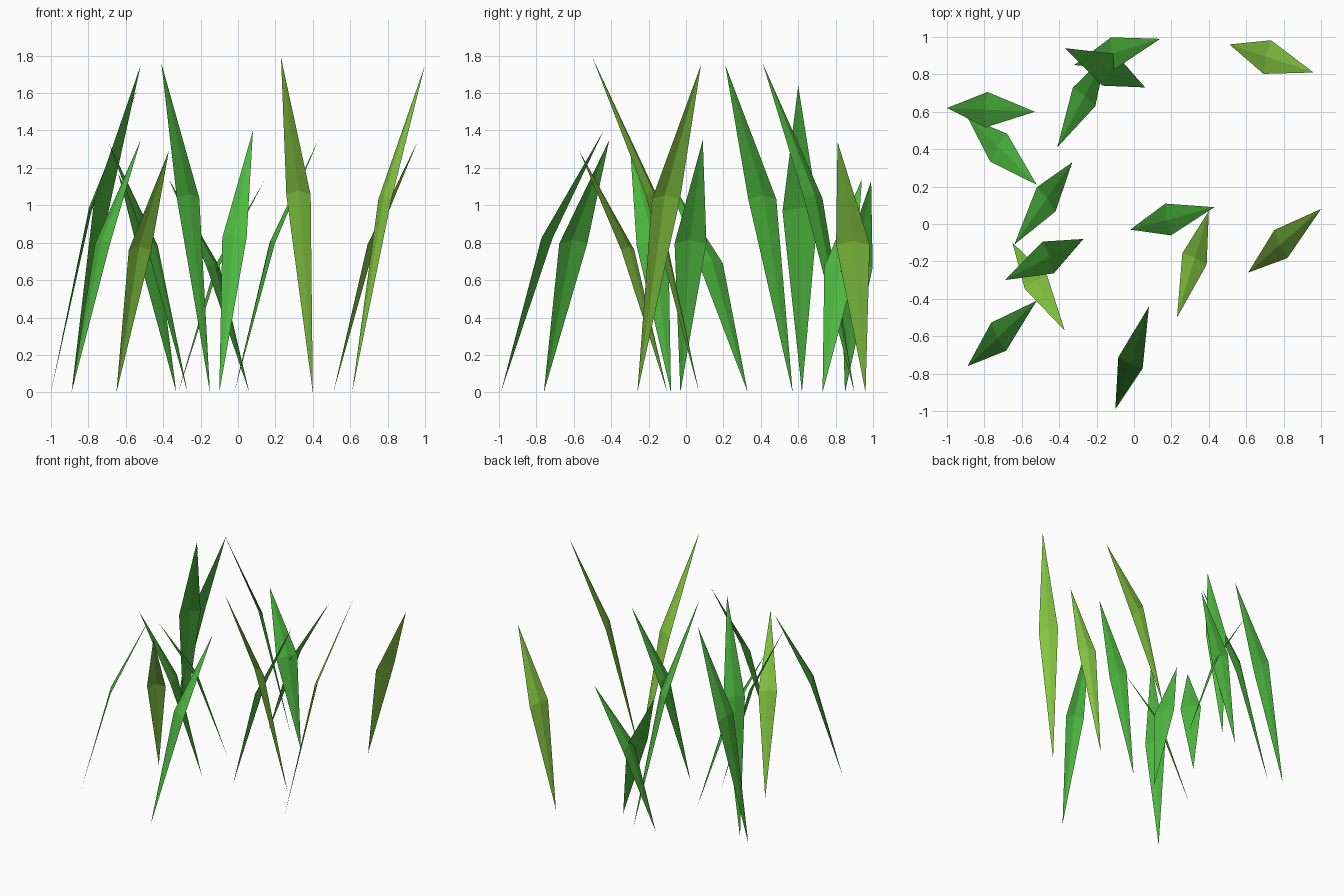
import bpy
from mathutils import Vector

if "Cube" in bpy.data.objects:
    bpy.data.objects.remove(bpy.data.objects["Cube"])


def material(name, rgb):
    m = bpy.data.materials.new(name)
    m.diffuse_color = (*rgb, 1.0)
    m.use_nodes = True
    m.node_tree.nodes["Principled BSDF"].inputs["Base Color"].default_value = m.diffuse_color
    return m


GREEN = material("leaf green", (0.075, 0.48, 0.05))
LIME = material("yellow green", (0.235, 0.58, 0.055))

# Each blade: root x, y | tip x, y, height | vector across the widest part
GREEN_BLADES = [
    (-0.02, -0.03, 0.43, 0.09, 1.35, -0.03, 0.17),
    (-0.10, -0.99, 0.08, -0.44, 1.40, -0.13, 0.06),
    (-0.89, -0.76, -0.52, -0.41, 1.35, -0.08, 0.15),
    (-0.27, -0.08, -0.69, -0.30, 1.33, 0.06, -0.17),
    (-0.33, 0.33, -0.64, -0.11, 1.17, 0.10, -0.13),
    (-1.00, 0.62, -0.53, 0.60, 1.64, 0.01, 0.19),
    (-0.89, 0.57, -0.52, 0.21, 1.75, 0.09, 0.15),
    (-0.15, 0.90, -0.41, 0.41, 1.76, 0.12, -0.10),
    (0.06, 0.73, -0.37, 0.94, 1.14, -0.07, -0.17),
    (-0.32, 0.85, 0.14, 0.99, 1.13, -0.02, 0.17),
]
LIME_BLADES = [
    (0.51, 0.96, 0.96, 0.81, 1.34, 0.04, 0.18),
    (0.61, -0.26, 1.00, 0.08, 1.75, -0.07, 0.15),
    (0.40, 0.07, 0.23, -0.50, 1.79, 0.13, -0.06),
    (-0.65, -0.10, -0.37, -0.57, 1.29, 0.12, 0.07),
]


def blade(name, row, mat):
    """Pointed leaf, bent at its widest point and creased along the middle."""
    bx, by, tx, ty, h, wx, wy = row
    root, tip = Vector((bx, by, 0)), Vector((tx, ty, h))
    lean = Vector((tx - bx, ty - by, 0))
    across = Vector((wx, wy, 0)) / 2
    mid = root + lean * 0.45
    # Keep the crease on the upper side of the leaf
    ridge = mid - lean.normalized() * 0.008 + Vector((0, 0, h * 0.603))
    edge = mid + Vector((0, 0, h * 0.59))
    if lean.cross(across).z < 0:
        across = -across
    verts = [root, edge - across, ridge, edge + across, tip]
    faces = [(0, 1, 2), (0, 2, 3), (1, 4, 2), (2, 4, 3)]
    mesh = bpy.data.meshes.new(name)
    mesh.from_pydata(verts, [], faces)
    mesh.materials.append(mat)
    mesh.update()
    obj = bpy.data.objects.new(name, mesh)
    bpy.context.collection.objects.link(obj)


for i, row in enumerate(GREEN_BLADES, 1):
    blade(f"green_blade_{i}", row, GREEN)
for i, row in enumerate(LIME_BLADES, 1):
    blade(f"lime_blade_{i}", row, LIME)
